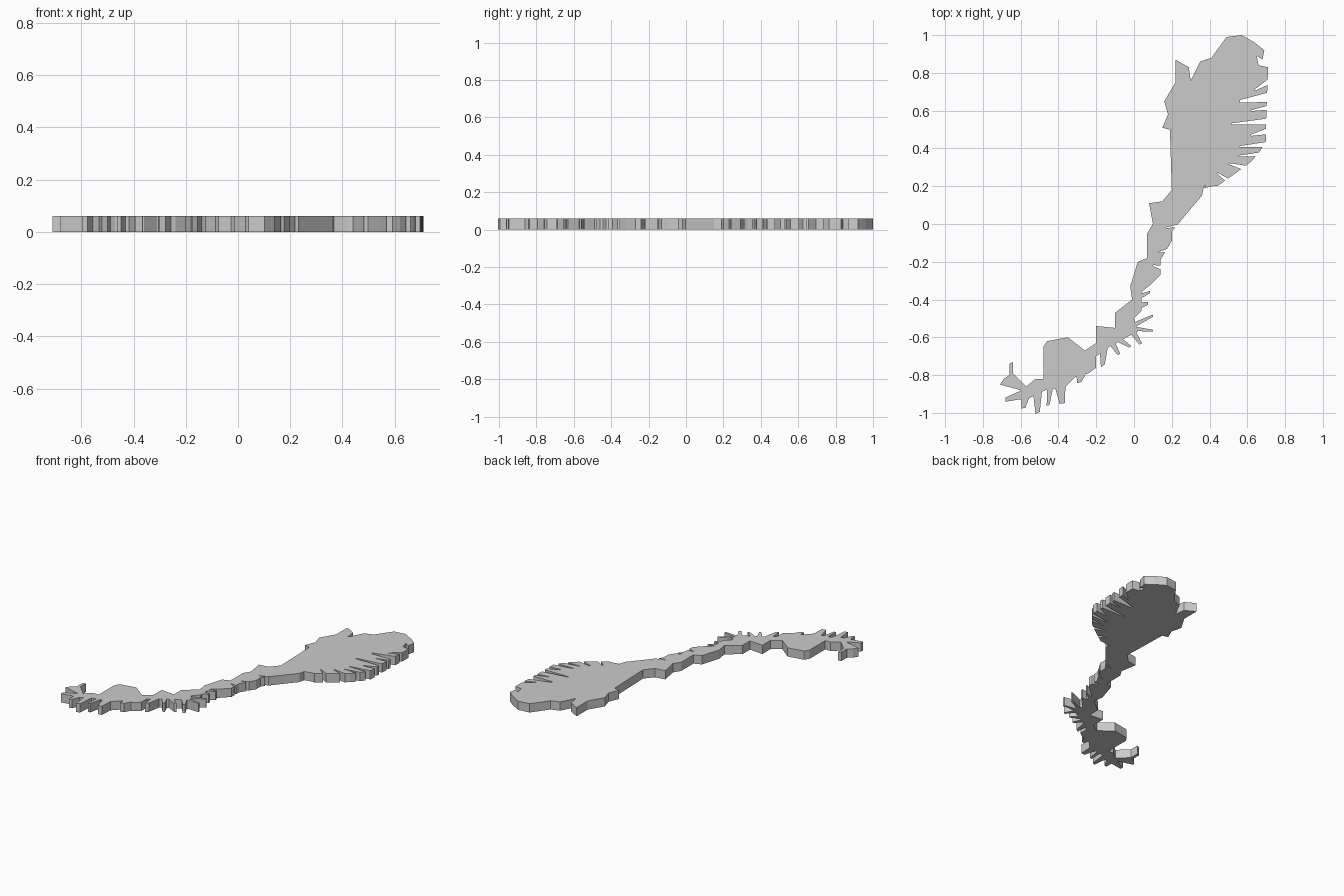
import bpy, bmesh
from mathutils import Vector as V
from mathutils.geometry import intersect_point_line

HEIGHT = 0.06

# Simplified coast and border, clockwise from the broad end
border = [
    (.49, .99), (.57, 1), (.64, .96), (.69, .92), (.68, .87), (.65, .89), (.66, .84),
    (.71, .83), (.70, .56), (.70, .44), (.67, .39), (.62, .33), (.54, .27), (.44, .20),
    (.37, .20), (.36, .15), (.30, .08), (.25, .02), (.20, -.04), (.20, -.09), (.14, -.19),
    (.14, -.27), (.09, -.32), (.04, -.36), (.04, -.46), (0, -.50), (.02, -.57),
    (-.04, -.60), (-.13, -.65), (-.20, -.70), (-.20, -.76), (-.24, -.79), (-.31, -.81),
    (-.36, -.86), (-.47, -.88), (-.55, -.92), (-.60, -.93), (-.60, -.88), (-.71, -.85),
    (-.69, -.82), (-.66, -.80), (-.66, -.74), (-.64, -.73), (-.64, -.79), (-.57, -.86),
    (-.52, -.82), (-.48, -.82), (-.48, -.65), (-.46, -.62), (-.35, -.60), (-.26, -.67),
    (-.20, -.63), (-.20, -.54), (-.10, -.55), (-.10, -.47), (-.01, -.40), (-.02, -.33),
    (.02, -.20), (.07, -.18), (.07, -.05), (.10, 0), (.08, .11), (.15, .12), (.20, .18),
    (.19, .50), (.15, .51), (.18, .58), (.16, .65), (.22, .75), (.22, .87),
    (.29, .83), (.30, .76), (.35, .86), (.41, .88)]

# Fjords: mouth x, y, inner end x, y, mouth width
fjords = [
    (.71, .75, .64, .71, .03), (.70, .67, .56, .65, .05), (.70, .615, .62, .60, .02),
    (.70, .55, .52, .53, .03), (.70, .49, .62, .47, .03), (.69, .42, .56, .41, .03),
    (.65, .37, .55, .36, .025), (.58, .30, .50, .32, .03), (.49, .235, .44, .27, .02),
    (.40, .20, .26, .17, .04), (.225, -.01, .17, -.02, .02), (.17, -.14, .13, -.15, .02),
    (.14, -.23, .10, -.22, .02)]

# Headlands: root x, y, outer end x, y, root width
headlands = [
    (.04, -.38, .085, -.36, .025), (.04, -.43, .075, -.42, .03),
    (.01, -.53, .10, -.485, .023), (.015, -.556, .10, -.565, .023),
    (0, -.58, .035, -.635, .03), (-.07, -.62, -.02, -.65, .03),
    (-.11, -.64, -.08, -.69, .03), (-.16, -.67, -.165, -.75, .05),
    (-.28, -.80, -.29, -.84, .05), (-.39, -.865, -.38, -.95, .055),
    (-.445, -.875, -.455, -.96, .03), (-.51, -.90, -.51, -1, .05),
    (-.575, -.925, -.585, -.975, .04), (-.60, -.905, -.68, -.93, .045)]


def with_wedges(outline, wedges, blunt):
    """Insert each blunt wedge into the outline edge nearest to its root."""
    edges = [(V(a), V(b)) for a, b in zip(outline, outline[1:] + outline[:1])]
    extra = {i: [] for i in range(len(edges))}
    for x, y, tx, ty, w in wedges:
        root, tip = V((x, y)), V((tx, ty))
        found = []
        for i, (a, b) in enumerate(edges):
            t = min(1, max(0, intersect_point_line(root, a, b)[1]))
            found.append(((a.lerp(b, t) - root).length, i, t))
        _, i, t = min(found)
        a, b = edges[i]
        half = w / 2 / (b - a).length
        t = min(max(t, half + .02), .98 - half)
        side = (b - a).normalized() * w * blunt
        extra[i].append((t, [a.lerp(b, t - half), tip - side, tip + side, a.lerp(b, t + half)]))
    result = []
    for i, (a, b) in enumerate(edges):
        result.append(a[:])
        for t, pts in sorted(extra[i], key=lambda e: e[0]):
            result += [p[:2] for p in pts]
    return result


# Extrude the finished outline into a flat slab
outline = with_wedges(with_wedges(border, headlands, .25), fjords, .12)
bm = bmesh.new()
base = bm.faces.new([bm.verts.new((p[0], p[1], 0)) for p in outline])
top = bmesh.ops.extrude_face_region(bm, geom=[base], use_keep_orig=True)["geom"]
bmesh.ops.translate(bm, vec=(0, 0, HEIGHT),
                    verts=[g for g in top if isinstance(g, bmesh.types.BMVert)])
bmesh.ops.recalc_face_normals(bm, faces=bm.faces)
mesh = bpy.data.meshes.new("map_slab")
bm.to_mesh(mesh)
bm.free()
bpy.context.collection.objects.link(bpy.data.objects.new("map_slab", mesh))
